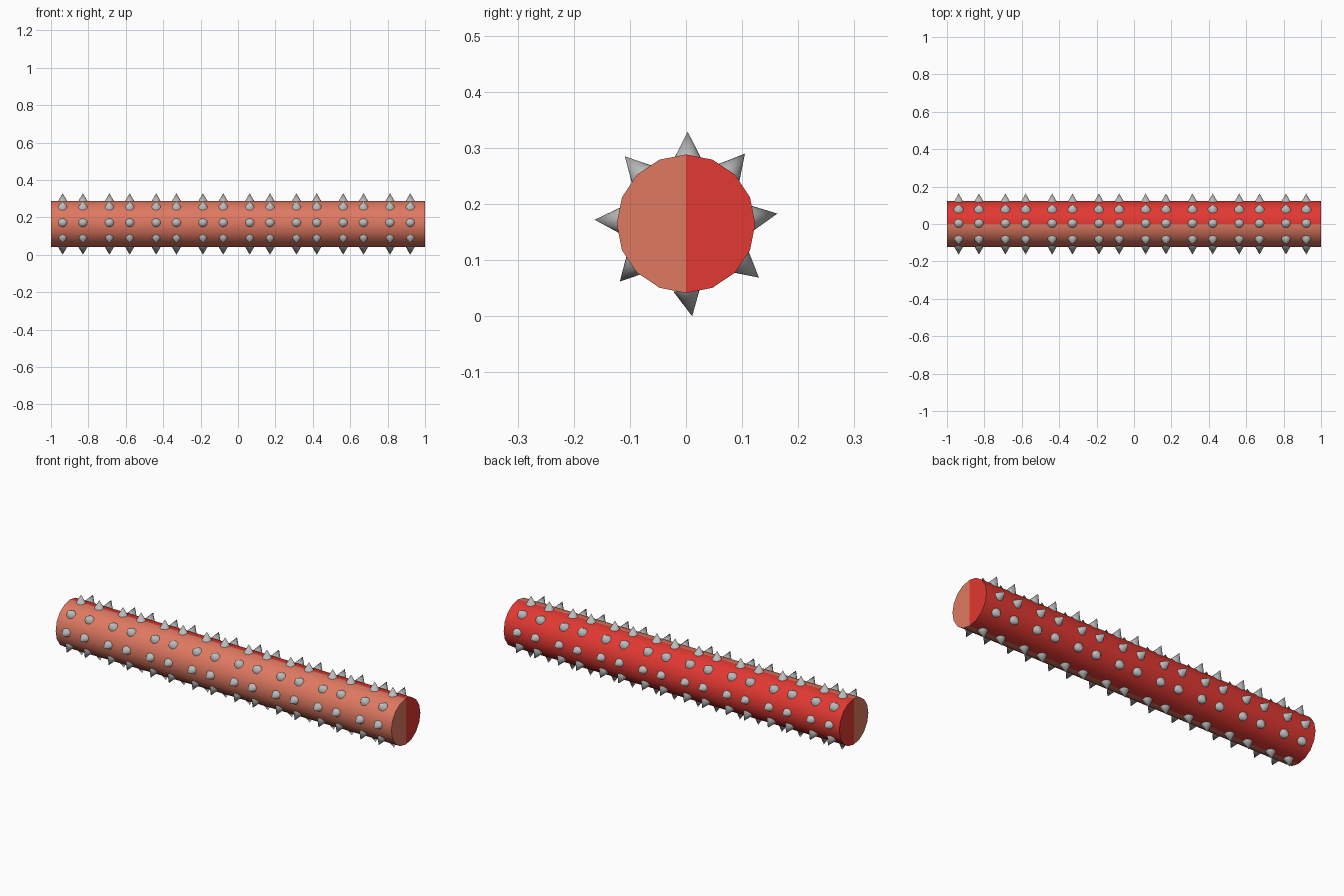
import bpy, bmesh, math
from mathutils import Vector, Matrix

if "Cube" in bpy.data.objects:
    bpy.data.objects.remove(bpy.data.objects["Cube"])

R, CZ, SEGS, LEN = 0.1235, 0.165, 8, 0.25


def material(name, rgb):
    m = bpy.data.materials.new(name)
    m.diffuse_color = (*rgb, 1)
    m.use_nodes = True
    m.node_tree.nodes["Principled BSDF"].inputs["Base Color"].default_value = m.diffuse_color
    return m


salmon = material("salmon", (0.74, 0.19, 0.12))
red = material("red", (0.76, 0.04, 0.032))
grey = material("spike grey", (0.50, 0.50, 0.50))


def finish(bm, name, mats):
    me = bpy.data.meshes.new(name)
    bm.to_mesh(me)
    bm.free()
    for m in mats:
        me.materials.append(m)
    ob = bpy.data.objects.new(name, me)
    bpy.context.collection.objects.link(ob)
    bpy.ops.object.select_all(action='DESELECT')
    ob.select_set(True)
    bpy.context.view_layer.objects.active = ob
    bpy.ops.object.shade_smooth_by_angle(angle=math.radians(35))
    return ob


# Barrel segment: 16-sided drum along x, split at y = 0 into two colours
def segment(i):
    bm = bmesh.new()
    x = -1 + LEN * (i + 0.5)
    bmesh.ops.create_cone(bm, cap_ends=True, segments=16, radius1=R, radius2=R, depth=LEN,
                          matrix=Matrix.Translation((x, 0, CZ)) @ Matrix.Rotation(math.pi / 2, 4, 'Y'))
    bmesh.ops.bisect_plane(bm, geom=bm.verts[:] + bm.edges[:] + bm.faces[:], dist=1e-4,
                           plane_co=(0, 0, CZ), plane_no=(0, 1, 0))
    for f in bm.faces:
        f.material_index = 1 if f.calc_center_median().y > 0 else 0
    finish(bm, f"segment_{i + 1}", [salmon, red])


# Slightly uneven spike ring: base (y, z) and tip (y, z) relative to the axis
SPIKES = [((0.003, 0.122), (0.003, 0.164)), ((0.080, 0.095), (0.105, 0.125)),
          ((0.120, 0.011), (0.163, 0.018)), ((0.100, -0.071), (0.130, -0.096)),
          ((0.003, -0.123), (0.011, -0.165)), ((-0.091, -0.074), (-0.118, -0.103)),
          ((-0.121, 0.006), (-0.163, 0.007)), ((-0.082, 0.091), (-0.109, 0.120))]


# Spikes: two rings of oval cones per segment, sunk a little into the barrel
def spikes(i):
    bm = bmesh.new()
    for x in (-1 + LEN * i + 0.0625, -1 + LEN * i + 0.171):
        for b, t in SPIKES:
            tip = Vector((x, t[0], CZ + t[1]))
            d = tip - Vector((x, b[0], CZ + b[1]))
            depth = d.length * 1.15
            d.normalize()
            side = d.cross(Vector((1, 0, 0)))
            rot = Matrix((Vector((1, 0, 0)), side, d)).transposed().to_4x4()
            bmesh.ops.create_cone(bm, cap_ends=True, segments=20, radius1=1, radius2=0, depth=1,
                                  matrix=Matrix.Translation(tip - d * depth / 2) @ rot
                                  @ Matrix.Diagonal((0.028, 0.0245, depth, 1)))
    bmesh.ops.recalc_face_normals(bm, faces=bm.faces[:])
    finish(bm, f"spikes_{i + 1}", [grey])


for i in range(SEGS):
    segment(i)
    spikes(i)
